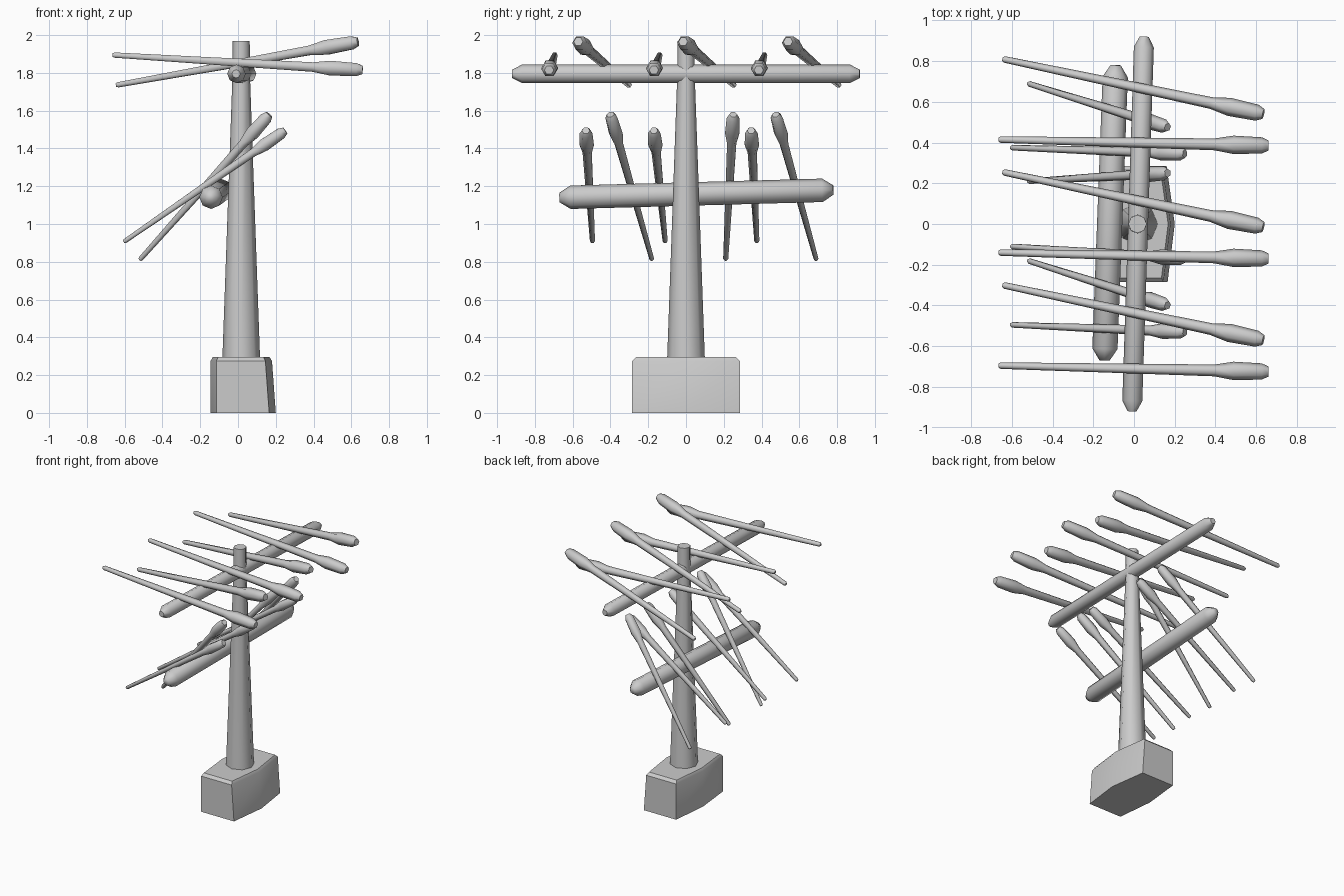
import bpy, bmesh, math
from mathutils import Vector

cube = bpy.data.objects.get("Cube")
if cube:
    bpy.data.objects.remove(cube, do_unlink=True)

grey = bpy.data.materials.new("plain_grey")
grey.use_nodes = True
grey.diffuse_color = (0.6, 0.6, 0.6, 1)
grey.node_tree.nodes["Principled BSDF"].inputs["Base Color"].default_value = grey.diffuse_color


def loft(name, rings, sharp=40):
    """Skin a list of equal vertex rings, close both ends, shade smooth by angle."""
    bm = bmesh.new()
    rows = [[bm.verts.new(p) for p in ring] for ring in rings]
    n = len(rows[0])
    for low, high in zip(rows, rows[1:]):
        for i in range(n):
            j = (i + 1) % n
            bm.faces.new((low[i], low[j], high[j], high[i]))
    bm.faces.new(rows[0][::-1])
    bm.faces.new(rows[-1])
    bmesh.ops.recalc_face_normals(bm, faces=bm.faces)
    mesh = bpy.data.meshes.new(name)
    bm.to_mesh(mesh)
    bm.free()
    mesh.materials.append(grey)
    obj = bpy.data.objects.new(name, mesh)
    bpy.context.collection.objects.link(obj)
    bpy.ops.object.select_all(action='DESELECT')
    obj.select_set(True)
    bpy.context.view_layer.objects.active = obj
    bpy.ops.object.shade_smooth_by_angle(angle=math.radians(sharp))
    return obj


def turned(name, start, end, profile, sides=6):
    """Turned bar between two points; profile holds (fraction along, radius)."""
    a, b = Vector(start), Vector(end)
    rot = (b - a).to_track_quat('Z', 'Y')
    rings = []
    for t, r in profile:
        rings.append([a.lerp(b, t) + rot @ Vector((r * math.cos(k * math.tau / sides),
                                                  r * math.sin(k * math.tau / sides), 0))
                      for k in range(sides)])
    return loft(name, rings, 62)


# Base block: six-sided plinth with a chamfered top
outline = [(-0.115, -0.285), (0.165, -0.285), (0.2, 0), (0.16, 0.285), (-0.115, 0.285), (-0.145, 0)]


def base_ring(z, scale):
    return [((x - 0.02) * scale + 0.02, y * scale, z) for x, y in outline]


base = loft("base_block", [base_ring(0, 1), base_ring(0.275, 1), base_ring(0.295, 0.93)])
for v in base.data.vertices:
    if v.co.x > 0.1 and v.co.z > 0.2:
        v.co.x -= 0.02

# Tapered post
turned("post", (0.017, 0, 0.28), (0.017, 0, 1.97), [(0, 0.1), (0.88, 0.047), (1, 0.045)], 8)

# Two cross rails with tapered ends
turned("upper_rail", (-0.01, -0.92, 1.795), (0.05, 0.92, 1.795),
       [(0, 0.022), (0.028, 0.049), (0.972, 0.049), (1, 0.022)], 8)
turned("lower_rail", (-0.145, -0.67, 1.14), (-0.09, 0.78, 1.18),
       [(0, 0.025), (0.04, 0.062), (0.96, 0.062), (1, 0.025)], 8)

# Clubs: slim handle, swelling head, blunt tip
club = [(0, 0.01), (0.008, 0.016), (0.8, 0.029), (0.87, 0.045), (0.975, 0.04), (1, 0.025)]
small_club = [(t, r * 0.85) for t, r in club]

# Upper clubs: a crossed pair repeated along the rail
for i in range(3):
    y = 0.555 * (i - 1)
    turned(f"upper_steep_club_{i + 1}", (-0.645, y + 0.255, 1.735), (0.635, y - 0.015, 1.965), club)
    turned(f"upper_level_club_{i + 1}", (-0.665, y - 0.14, 1.895), (0.66, y - 0.17, 1.815), club)

# Lower clubs: (handle y, head y) for the steep and the shallow set
for i, (y0, y1) in enumerate([(-0.18, -0.4), (0.21, 0.25), (0.69, 0.475)]):
    turned(f"lower_steep_club_{i + 1}", (-0.52, y0, 0.81), (0.165, y1, 1.58), small_club)
for i, (y0, y1) in enumerate([(-0.495, -0.53), (-0.11, -0.17), (0.375, 0.345)]):
    turned(f"lower_shallow_club_{i + 1}", (-0.605, y0, 0.905), (0.25, y1, 1.495), small_club)
